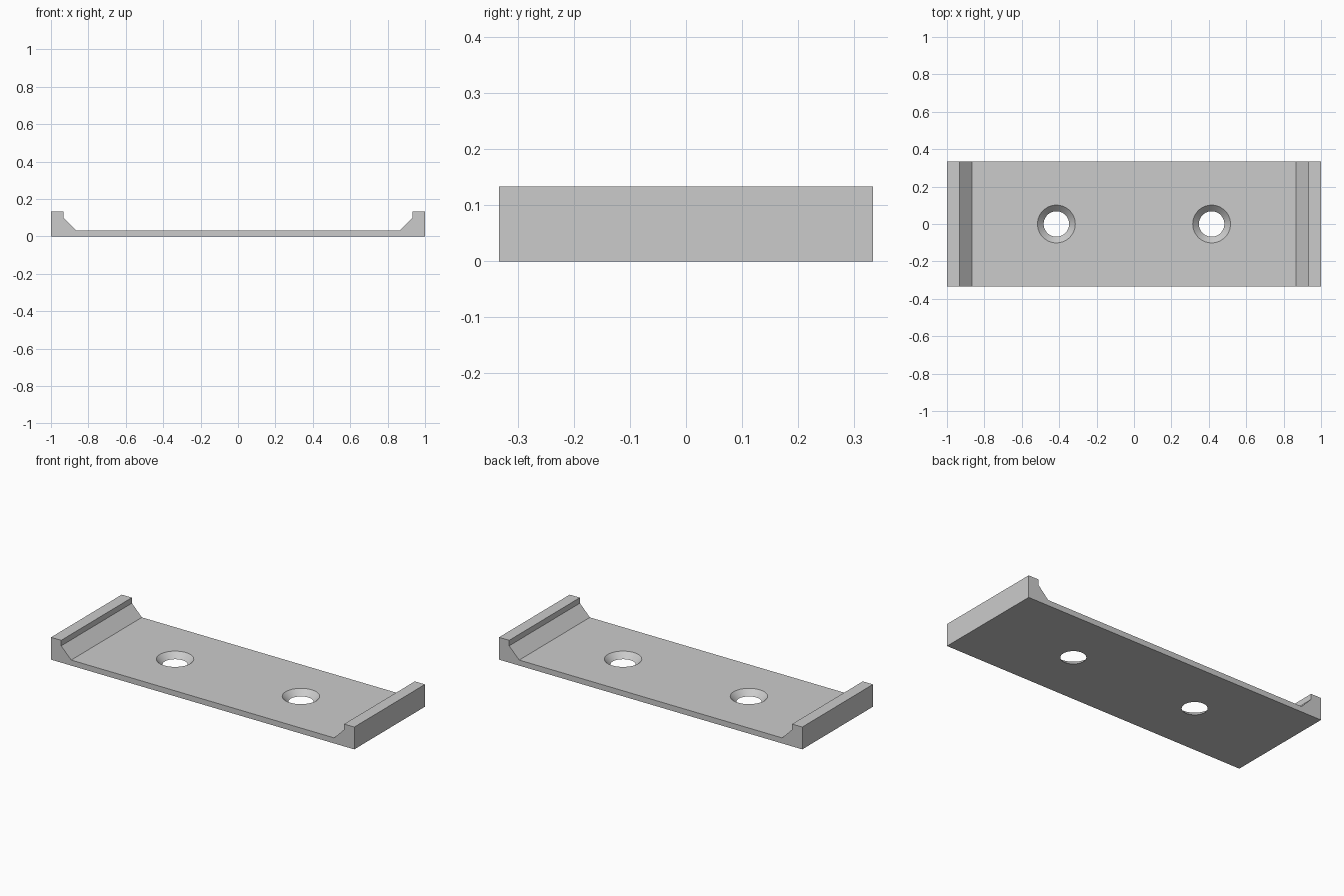
import bpy
import bmesh
import math

cube = bpy.data.objects.get("Cube")
if cube:
    bpy.data.objects.remove(cube, do_unlink=True)

HALF_DEPTH = 0.333
FLOOR = 0.033
HOLE_X = 0.415

grey = bpy.data.materials.new("light grey")
grey.use_nodes = True
grey.diffuse_color = (0.6, 0.6, 0.6, 1)
grey.node_tree.nodes["Principled BSDF"].inputs["Base Color"].default_value = (0.6, 0.6, 0.6, 1)


def add_object(name, bm):
    bmesh.ops.recalc_face_normals(bm, faces=bm.faces)
    mesh = bpy.data.meshes.new(name)
    bm.to_mesh(mesh)
    bm.free()
    mesh.materials.append(grey)
    obj = bpy.data.objects.new(name, mesh)
    bpy.context.collection.objects.link(obj)
    return obj


# Plate with chamfered end lips: mirrored half profile extruded along y
half = [(1, 0), (1, 0.133), (0.933, 0.133), (0.933, 0.1), (0.867, FLOOR)]
profile = half + [(-x, z) for x, z in reversed(half)]
bm = bmesh.new()
face = bm.faces.new([bm.verts.new((x, -HALF_DEPTH, z)) for x, z in profile])
side = bmesh.ops.extrude_face_region(bm, geom=[face])["geom"]
verts = [v for v in side if isinstance(v, bmesh.types.BMVert)]
bmesh.ops.translate(bm, verts=verts, vec=(0, 2 * HALF_DEPTH, 0))
plate = add_object("mounting_plate", bm)

# Countersunk screw holes: cones that run past both plate surfaces
MARGIN = 0.02
for name, x in (("right_hole_cutter", -HOLE_X), ("left_hole_cutter", HOLE_X)):
    bm = bmesh.new()
    bmesh.ops.create_cone(bm, cap_ends=True, segments=64,
                          radius1=0.068 - MARGIN, radius2=0.101 + MARGIN,
                          depth=FLOOR + 2 * MARGIN)
    bmesh.ops.translate(bm, verts=bm.verts, vec=(x, 0, FLOOR / 2))
    cutter = add_object(name, bm)
    cut = plate.modifiers.new(name, "BOOLEAN")
    cut.operation = "DIFFERENCE"
    cut.solver = "EXACT"
    cut.object = cutter
    bpy.ops.object.select_all(action="DESELECT")
    plate.select_set(True)
    bpy.context.view_layer.objects.active = plate
    bpy.ops.object.modifier_apply(modifier=name)
    bpy.data.objects.remove(cutter, do_unlink=True)

# Smooth hole walls, crisp plate edges
bpy.ops.object.shade_smooth_by_angle(angle=math.radians(30))
